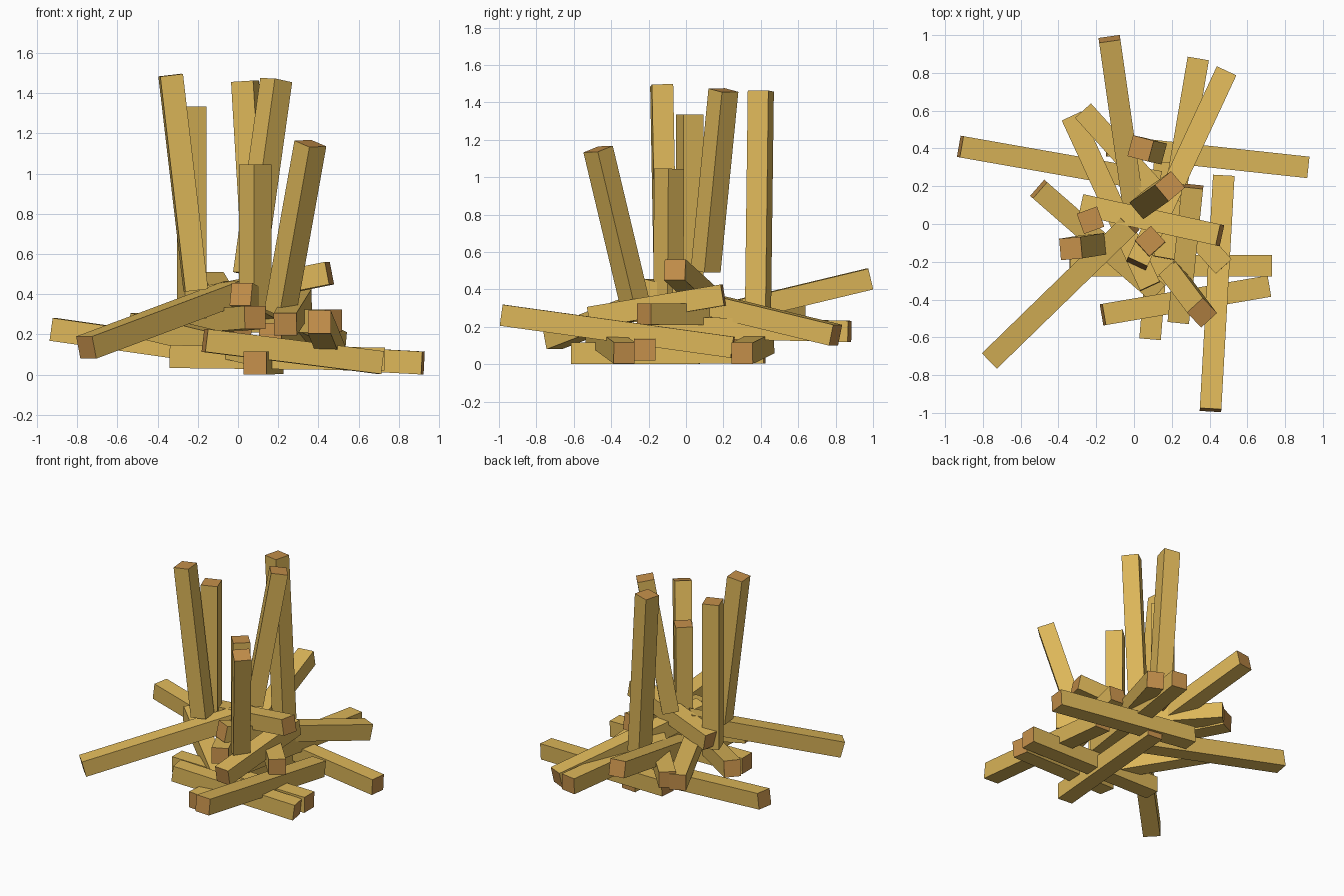
import bpy
from math import cos, sin, radians
from mathutils import Vector

T = 0.057  # half thickness of a beam


def mat(name, col):
    m = bpy.data.materials.new(name)
    m.diffuse_color = (*col, 1)
    return m


WOOD = mat("wood", (0.72, 0.47, 0.10))
CUT = mat("cut_end", (0.56, 0.28, 0.07))


def beam(name, a, b, angle=None):
    """Square beam from a to b; upright beams take a twist angle."""
    a, b = Vector(a), Vector(b)
    d = (b - a).normalized()
    ref = Vector((cos(radians(angle)), sin(radians(angle)), 0)) if angle is not None else d.cross(Vector((0, 0, 1)))
    u = (ref - d * ref.dot(d)).normalized() * T
    v = d.cross(u.normalized()) * T
    ring = [u + v, v - u, -u - v, u - v]
    verts = [a + r for r in ring] + [b + r for r in ring]
    faces = [(3, 2, 1, 0), (4, 5, 6, 7)] + [(i, (i + 1) % 4, (i + 1) % 4 + 4, i + 4) for i in range(4)]
    me = bpy.data.meshes.new(name)
    me.from_pydata(verts, [], faces)
    me.materials.append(WOOD)
    me.materials.append(CUT)
    for p in me.polygons:
        p.material_index = 1 if p.index < 2 else 0
    bpy.context.collection.objects.link(bpy.data.objects.new(name, me))


# Upright beams: bottom, top, twist
uprights = [
    ((-0.21, -0.11, 0.42), (-0.335, -0.13, 1.49), 5),
    ((-0.23, 0.02, 0.28), (-0.23, 0.02, 1.335), 20),
    ((0.105, 0.385, 0.29), (0.035, 0.40, 1.46), -15),
    ((0.055, 0.105, 0.50), (0.19, 0.20, 1.465), 40),
    ((0.085, -0.095, 0.33), (0.085, -0.09, 1.045), 42),
    ((0.21, -0.27, 0.31), (0.36, -0.47, 1.15), 43),
]
for i, (a, b, t) in enumerate(uprights):
    beam(f"upright_beam_{i + 1}", a, b, t)

# Beams lying in the heap: outer end, inner end
lying = [
    ((-0.92, 0.41, 0.225), (0.13, 0.225, 0.075)),
    ((0.92, 0.30, 0.058), (-0.14, 0.415, 0.115)),
    ((-0.34, -0.22, 0.09), (0.73, -0.22, 0.078)),
    ((-0.165, -0.48, 0.17), (0.71, -0.33, 0.06)),
    ((-0.755, -0.715, 0.135), (-0.02, 0.0, 0.41)),
    ((0.455, -0.06, 0.505), (-0.27, 0.10, 0.36)),
    ((-0.13, 0.98, 0.455), (0.01, 0.0, 0.22)),
    ((0.34, 0.875, 0.175), (0.16, -0.18, 0.20)),
    ((0.485, 0.80, 0.155), (0.015, -0.21, 0.40)),
    ((-0.33, 0.57, 0.25), (0.085, -0.33, 0.285)),
    ((0.31, 0.20, 0.37), (0.235, -0.515, 0.25)),
    ((-0.27, 0.60, 0.265), (0.475, -0.225, 0.268)),
    ((0.405, -0.985, 0.262), (0.475, 0.25, 0.09)),
    ((0.085, -0.61, 0.058), (0.17, 0.42, 0.06)),
    ((-0.505, 0.185, 0.25), (0.12, -0.36, 0.10)),
]
for i, (a, b) in enumerate(lying):
    beam(f"lying_beam_{i + 1}", a, b)
